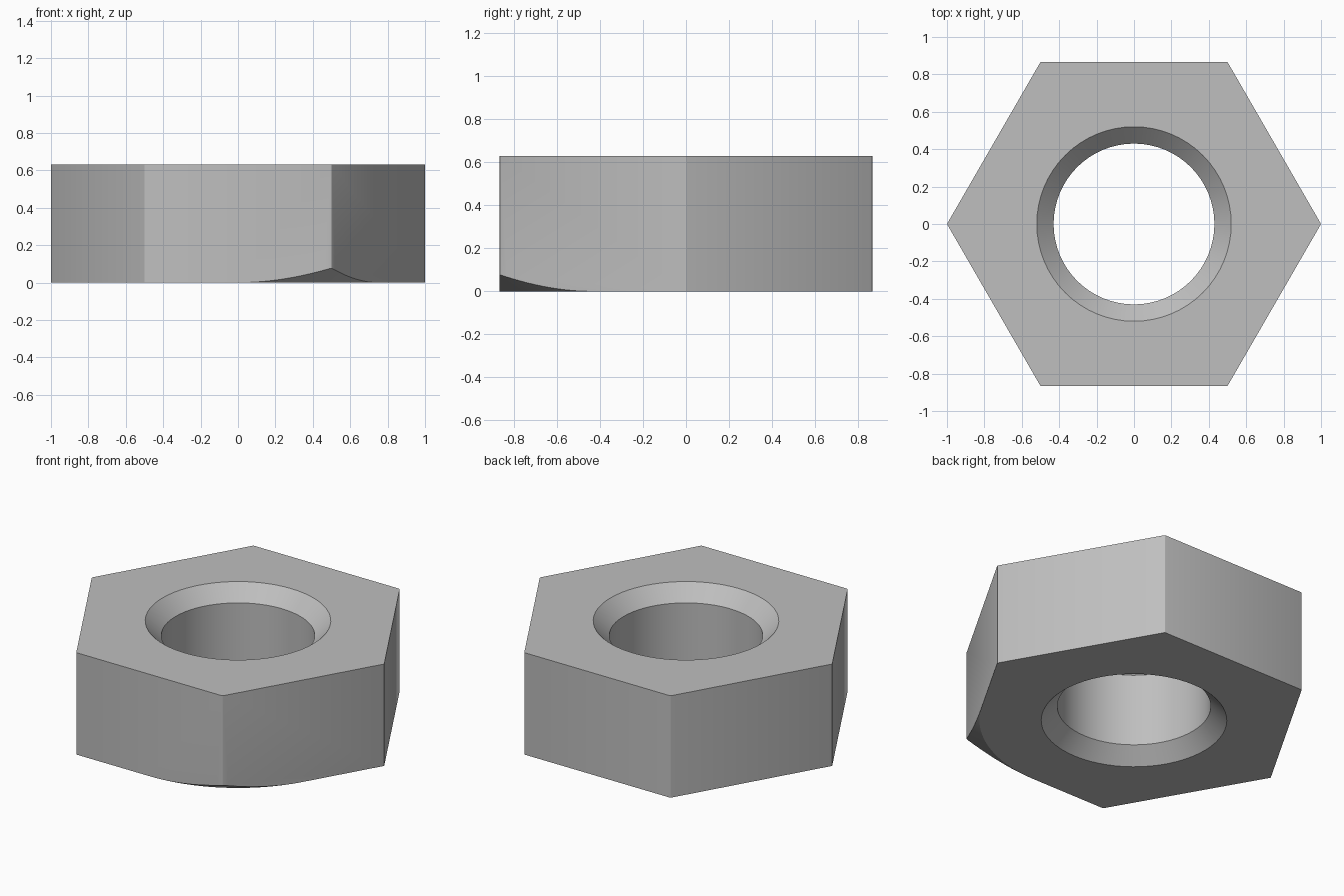
import bpy, bmesh
from math import radians, cos, sin
from mathutils import Vector

HEIGHT = 0.63
HOLE, RIM = 0.43, 0.52
FLAT = 0.866          # distance from centre to a side

cube = bpy.data.objects.get("Cube")
if cube:
    bpy.data.objects.remove(cube, do_unlink=True)

steel = bpy.data.materials.new("grey steel")
steel.use_nodes = True
steel.diffuse_color = (0.52, 0.52, 0.52, 1)
steel.node_tree.nodes["Principled BSDF"].inputs["Base Color"].default_value = steel.diffuse_color


def make_object(name, bm):
    bmesh.ops.recalc_face_normals(bm, faces=bm.faces)
    mesh = bpy.data.meshes.new(name)
    bm.to_mesh(mesh)
    bm.free()
    mesh.materials.append(steel)
    obj = bpy.data.objects.new(name, mesh)
    bpy.context.collection.objects.link(obj)
    return obj


def revolve(name, profile, start, sweep, steps, closed):
    """Turn an (r, z) profile about z into a solid."""
    bm = bmesh.new()
    a = radians(start)
    verts = [bm.verts.new((r * cos(a), r * sin(a), z)) for r, z in profile]
    for p, q in zip(verts, verts[1:] + (verts[:1] if closed else [])):
        bm.edges.new((p, q))
    bmesh.ops.spin(bm, geom=bm.verts[:] + bm.edges[:], cent=(0, 0, 0),
                   axis=(0, 0, 1), angle=radians(sweep), steps=steps)
    bmesh.ops.remove_doubles(bm, verts=bm.verts, dist=1e-5)
    bmesh.ops.holes_fill(bm, edges=bm.edges, sides=0)
    obj = make_object(name, bm)
    obj.hide_render = True
    return obj


# Hexagonal body with very slightly eased upright edges
bm = bmesh.new()
corners = [bm.verts.new((cos(radians(60 * i)), sin(radians(60 * i)), 0)) for i in range(6)]
base = bm.faces.new(corners)
top = bmesh.ops.extrude_face_region(bm, geom=[base], use_keep_orig=True)["geom"]
bmesh.ops.translate(bm, vec=Vector((0, 0, HEIGHT)),
                    verts=[g for g in top if isinstance(g, bmesh.types.BMVert)])
upright = [e for e in bm.edges if abs(e.verts[0].co.z - e.verts[1].co.z) > 0.1]
bmesh.ops.bevel(bm, geom=upright, offset=0.005, segments=2, profile=0.5, affect='EDGES')
nut = make_object("hex_nut", bm)

# Countersunk through hole, and conical chamfer under one corner only
over = 0.1
depth = RIM - HOLE
hole = revolve("hole_cutter",
               [(RIM + over, -over), (HOLE, depth), (HOLE, HEIGHT - depth),
                (RIM + over, HEIGHT + over)], 0, 360, 64, False)
slope = 0.577
chamfer = revolve("corner_chamfer_cutter",
                  [(FLAT, 0), (FLAT + 0.3, 0.3 * slope), (FLAT + 0.3, -over), (FLAT, -over)],
                  -90, 60, 32, True)

bpy.ops.object.select_all(action='DESELECT')
bpy.context.view_layer.objects.active = nut
nut.select_set(True)
for cutter in (hole, chamfer):
    cut = nut.modifiers.new(cutter.name, 'BOOLEAN')
    cut.operation = 'DIFFERENCE'
    cut.solver = 'EXACT'
    cut.object = cutter
    bpy.ops.object.modifier_apply(modifier=cut.name)
    bpy.data.objects.remove(cutter, do_unlink=True)

bpy.ops.object.shade_smooth_by_angle(angle=radians(25))
